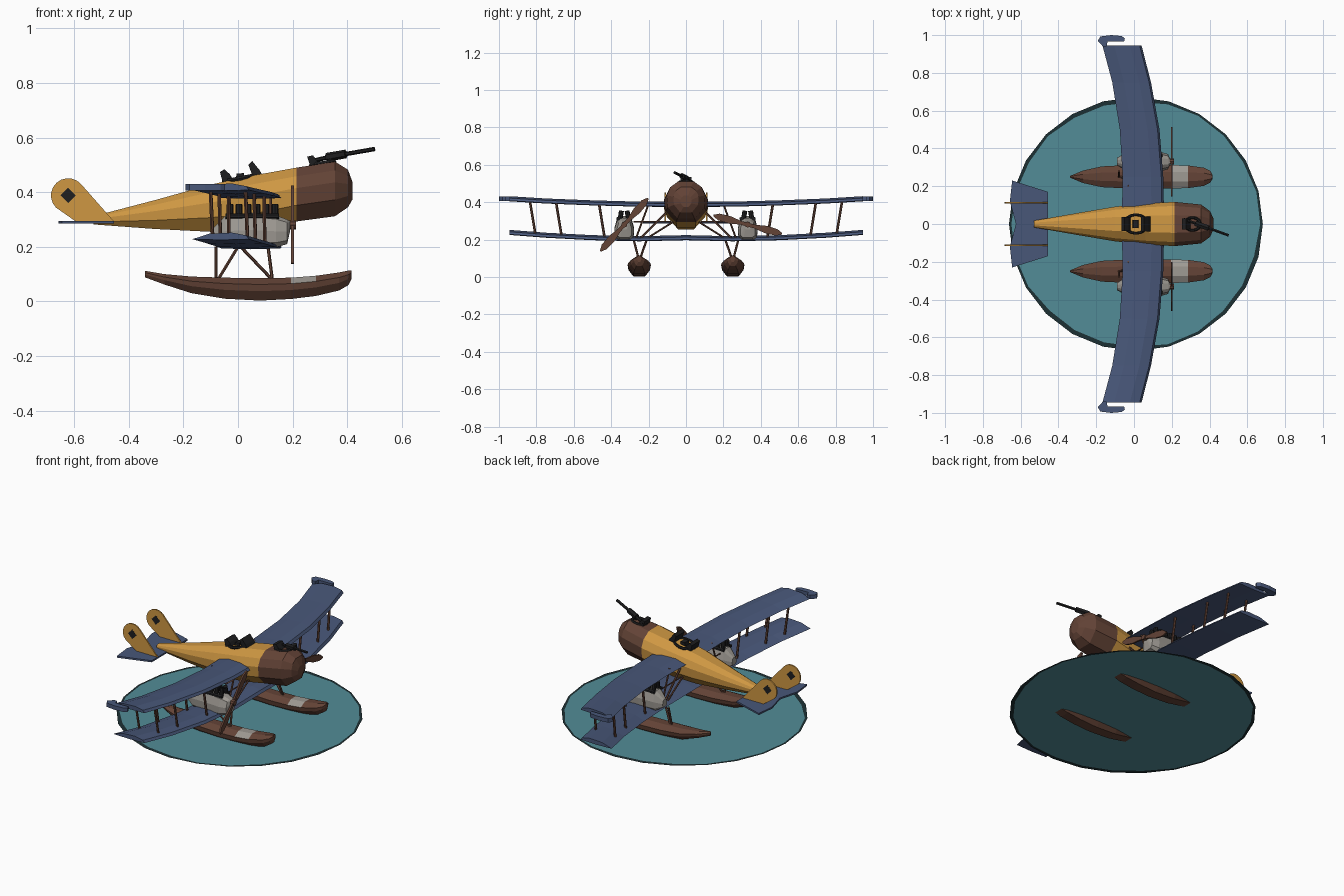
import bpy, bmesh, math, random
from mathutils import Vector

old = bpy.data.objects.get("Cube")
if old:
    bpy.data.objects.remove(old)
random.seed(4)


def material(name, r, g, b):
    m = bpy.data.materials.new(name)
    m.use_nodes = True
    m.diffuse_color = (r, g, b, 1)
    bsdf = next(n for n in m.node_tree.nodes if n.type == 'BSDF_PRINCIPLED')
    bsdf.inputs["Base Color"].default_value = (r, g, b, 1)
    bsdf.inputs["Roughness"].default_value = 0.8
    return m


WOOD = material("brown wood", .125, .056, .037)
YELLOW = material("yellow canvas", .62, .31, .055)
BLUE = material("wing blue", .065, .095, .19)
WATER = material("water teal", .085, .265, .31)
DEEP = material("deep water edge", .012, .03, .034)
GREY = material("light metal", .34, .32, .29)
BLACK = material("black metal", .013, .013, .014)


def finish(name, bm, *mats):
    bmesh.ops.recalc_face_normals(bm, faces=bm.faces)
    me = bpy.data.meshes.new(name)
    bm.to_mesh(me)
    bm.free()
    ob = bpy.data.objects.new(name, me)
    bpy.context.collection.objects.link(ob)
    for m in mats:
        me.materials.append(m)
    return ob


def loft(name, rings, *mats, rule=None):
    """Skin a list of closed rings and cap both ends."""
    bm = bmesh.new()
    vs = [[bm.verts.new(p) for p in ring] for ring in rings]
    n = len(vs[0])
    for a, b in zip(vs, vs[1:]):
        for i in range(n):
            j = (i + 1) % n
            bm.faces.new((a[i], a[j], b[j], b[i]))
    bm.faces.new(vs[0])
    bm.faces.new(vs[-1])
    bmesh.ops.recalc_face_normals(bm, faces=bm.faces)
    if rule:
        for f in bm.faces:
            f.material_index = rule(f.calc_center_median(), f.normal)
    return finish(name, bm, *mats)


def prism(name, pts, offset, mat):
    """Flat outline thickened by an offset, centred on the outline."""
    o = Vector(offset) / 2
    return loft(name, [[Vector(p) - o for p in pts], [Vector(p) + o for p in pts]], mat)


def rod(name, a, b, r, mat, sides=6):
    a, b = Vector(a), Vector(b)
    d = b - a
    bpy.ops.mesh.primitive_cylinder_add(vertices=sides, radius=r, depth=d.length, location=(a + b) / 2)
    ob = bpy.context.object
    ob.rotation_euler = d.to_track_quat('Z', 'Y').to_euler()
    ob.name = name
    ob.data.materials.append(mat)
    return ob


def hull(stations, half, y=0):
    """Rings across x from (x, half width, z low, z high) and a half section."""
    section = half + [(-u, v) for u, v in reversed(half)]
    return [[(x, y + u * w, lo + v * (hi - lo)) for u, v in section] for x, w, lo, hi in stations]


# Water disc with a ragged dark edge
bm = bmesh.new()
N = 24
centre = bm.verts.new((.01, 0, .03))
inner, outer = [], []
for i in range(N):
    a = math.tau * i / N
    for ring, r in ((inner, .672 - random.uniform(.01, .026)), (outer, .672)):
        ring.append(bm.verts.new((.01 + r * math.cos(a), r * math.sin(a), .03)))
for i in range(N):
    j = (i + 1) % N
    bm.faces.new((centre, inner[i], inner[j]))
    bm.faces.new((inner[i], outer[i], outer[j], inner[j])).material_index = 1
finish("water", bm, WATER, DEEP)

# Fuselage: yellow body, brown nose
BODY = [(.4, 1), (.82, .84), (1, .62), (.95, .3), (.45, 0)]
loft("fuselage", hull([(-.53, .018, .282, .312), (-.3, .058, .265, .372), (-.1, .092, .255, .428),
                       (.06, .108, .262, .462), (.215, .117, .293, .49), (.355, .103, .312, .512),
                       (.403, .068, .345, .482), (.42, .03, .375, .435)], BODY),
     YELLOW, WOOD, rule=lambda c, n: int(c.x > .215))

# Wings: cambered sections along a swept span
AIRFOIL = [(0, 0), (.3, .02), (.7, .024), (.95, .014), (1, 0), (.5, -.003)]
SPAN = [(0, -.065, .16), (.25, -.06, .155), (.5, -.075, .135), (.75, -.115, .09), (.945, -.167, .04)]


def wing(name, heights):
    half = [(y, te, le, z) for (y, te, le), z in zip(SPAN, heights)]
    full = [(-y, te, le, z) for y, te, le, z in reversed(half[1:])] + half
    loft(name, [[(te + u * (le - te), y, z + v) for u, v in AIRFOIL] for y, te, le, z in full], BLUE)


UPPER, LOWER = [.378, .379, .386, .396, .408], [.2, .194, .2, .213, .228]
wing("upper_wing", UPPER)
wing("lower_wing", LOWER)


def at_span(y, column, heights):
    """Edge x values and height of a wing at a distance along the span."""
    for (a, b, ha, hb) in zip(SPAN, SPAN[1:], heights, heights[1:]):
        if a[0] <= y <= b[0]:
            t = (y - a[0]) / (b[0] - a[0])
            return (1 - t) * a[1] + t * b[1], (1 - t) * a[2] + t * b[2], (1 - t) * ha + t * hb


# Tailplane
prism("tailplane", [(-.455, -.17, .29), (-.455, .17, .29), (-.645, .23, .29), (-.657, .12, .29),
                    (-.625, 0, .29), (-.657, -.12, .29), (-.645, -.23, .29)], (0, 0, .01), BLUE)

FLOAT = [(.4, 1), (1, .72), (.93, .42), (.5, 0)]
FLOAT_LINE = [(-.34, .004, .088, .112), (-.27, .033, .062, .1), (-.17, .055, .03, .091), (-.05, .061, .01, .087),
              (.08, .062, .003, .085), (.195, .062, .009, .087), (.285, .06, .02, .094), (.37, .048, .04, .106),
              (.405, .03, .06, .113), (.415, .012, .08, .114)]
NACELLE = [(.35, 1), (.75, .88), (1, .5), (.95, .15), (.6, 0)]
BLADE = [(-.19, .004), (-.16, .018), (-.1, .02), (-.04, .01), (.04, .01), (.1, .02), (.16, .018), (.19, .004)]

for s, side in ((1, "left"), (-1, "right")):
    # Float with a pale band on its deck
    loft(side + "_float", hull(FLOAT_LINE, FLOAT, s * .25), WOOD, GREY,
         rule=lambda c, n: int(.195 < c.x < .285 and n.z > .2))

    # Float legs
    for x0, x1, y1 in ((-.08, -.08, .28), (-.07, 0, .21), (.12, .01, .28), (.125, .11, .21)):
        rod(side + "_float_leg", (x0, s * .25, .085), (x1, s * y1, .2), .006, WOOD)

    # Braces between lower wing, engine and fuselage
    for x in (-.03, .12):
        rod(side + "_cabin_brace", (x, s * .25, .2), (x, s * .08, .37), .006, WOOD)
        rod(side + "_body_brace", (x, s * .22, .2), (x, s * .06, .3), .005, WOOD)
        rod(side + "_engine_brace", (x, s * .27, .2), (x, s * .2, .39), .005, WOOD)
        rod(side + "_engine_bar", (x, s * .28, .295), (x, s * .08, .295), .004, WOOD)

    # Wing struts, one at each edge
    for y in (.45, .68, .82):
        te, le, top = at_span(y + .015, 1, UPPER)
        te2, le2, low = at_span(y - .015, 1, LOWER)
        for u in (.18, .8):
            rod(side + "_wing_strut", (te2 + u * (le2 - te2), s * (y - .015), low + .01),
                (te + u * (le - te), s * (y + .015), top + .008), .007, WOOD)

    # Hooked aileron tip
    hook = [(-.165, .94), (-.192, .97), (-.178, .993), (-.12, 1), (-.065, .995), (-.048, .982),
            (-.052, .966), (-.14, .966), (-.145, .94)]
    prism(side + "_aileron_tip", [(x, s * y, .418) for x, y in hook], (0, 0, .024), BLUE)

    # Engine nacelle with two rows of cylinders
    ey = s * .33
    loft(side + "_engine", hull([(-.09, .02, .225, .27), (-.045, .046, .2, .315), (.05, .053, .198, .325),
                                 (.14, .052, .198, .315), (.18, .04, .21, .3), (.19, .018, .255, .295)],
                                NACELLE, ey), GREY)
    for i in range(6):
        x = -.03 + i * .033
        for d in (-1, 1):
            rod(side + "_cylinder", (x, ey + d * .024, .3), (x, ey + d * .015, .355), .013, BLACK, 8)
    for d in (-1, 1):
        rod(side + "_exhaust", (-.045, ey + d * .034, .312), (.15, ey + d * .034, .312), .01, BLACK)

    # Propeller
    a = math.radians(-15 if s > 0 else 48)
    rim = BLADE + [(r, -w) for r, w in reversed(BLADE)]
    prism(side + "_propeller", [(.2, ey + r * math.cos(a) - w * math.sin(a),
                                 .28 + r * math.sin(a) + w * math.cos(a)) for r, w in rim], (.01, 0, 0), WOOD)
    rod(side + "_propeller_hub", (.18, ey, .28), (.212, ey, .28), .016, WOOD, 8)

    # Tail fin with a dark painted patch on both sides
    fin = [(-.59, .29), (-.455, .294)]
    fin += [(-.622 + .063 * math.cos(t), .388 + .063 * math.sin(t))
            for t in (math.radians(40 + 18.5 * k) for k in range(11))]
    prism(side + "_tail_fin", [(x, s * .112, z) for x, z in fin], (0, .008, 0), YELLOW)
    prism(side + "_fin_patch", [(-.622 + .028 * u, s * .112, .388 + .028 * v)
                                for u, v in ((-1, 0), (0, -1), (1, 0), (0, 1))], (0, .0095, 0), BLACK)


# Cockpit openings with black padded rims
def cockpit_rim(name, x, z, r, tilt):
    bpy.ops.mesh.primitive_torus_add(major_segments=16, minor_segments=6, major_radius=r,
                                     minor_radius=.009, location=(x, 0, z), rotation=(0, tilt, 0))
    ob = bpy.context.object
    ob.name = name
    ob.scale.y = .8
    ob.data.materials.append(BLACK)


cockpit_rim("pilot_rim", .01, .451, .062, -.2)
cockpit_rim("gunner_rim", .31, .506, .042, -.15)

# Windscreen, headrest and gunner's seat
for name, outline, width in (
        ("windscreen", [(.055, .455), (.09, .462), (.078, .482), (.052, .514), (.038, .5)], .08),
        ("headrest", [(-.055, .432), (-.015, .44), (-.03, .466), (-.05, .484), (-.066, .474)], .075),
        ("seat", [(-.01, .44), (.025, .445), (.022, .47), (-.005, .468)], .04),
        ("gunner_seat", [(.265, .495), (.3, .5), (.275, .535), (.253, .53)], .06)):
    prism(name, [(x, 0, z) for x, z in outline], (0, width, 0), BLACK)

# Nose gun on its mount
rod("gun_mount", (.34, -.005, .5), (.34, -.005, .535), .012, BLACK)
rod("gun_grip", (.265, .025, .513), (.34, -.002, .53), .008, BLACK)
rod("gun_body", (.325, .003, .528), (.395, -.022, .54), .016, BLACK)
rod("gun_barrel", (.39, -.02, .539), (.5, -.06, .558), .008, BLACK)
